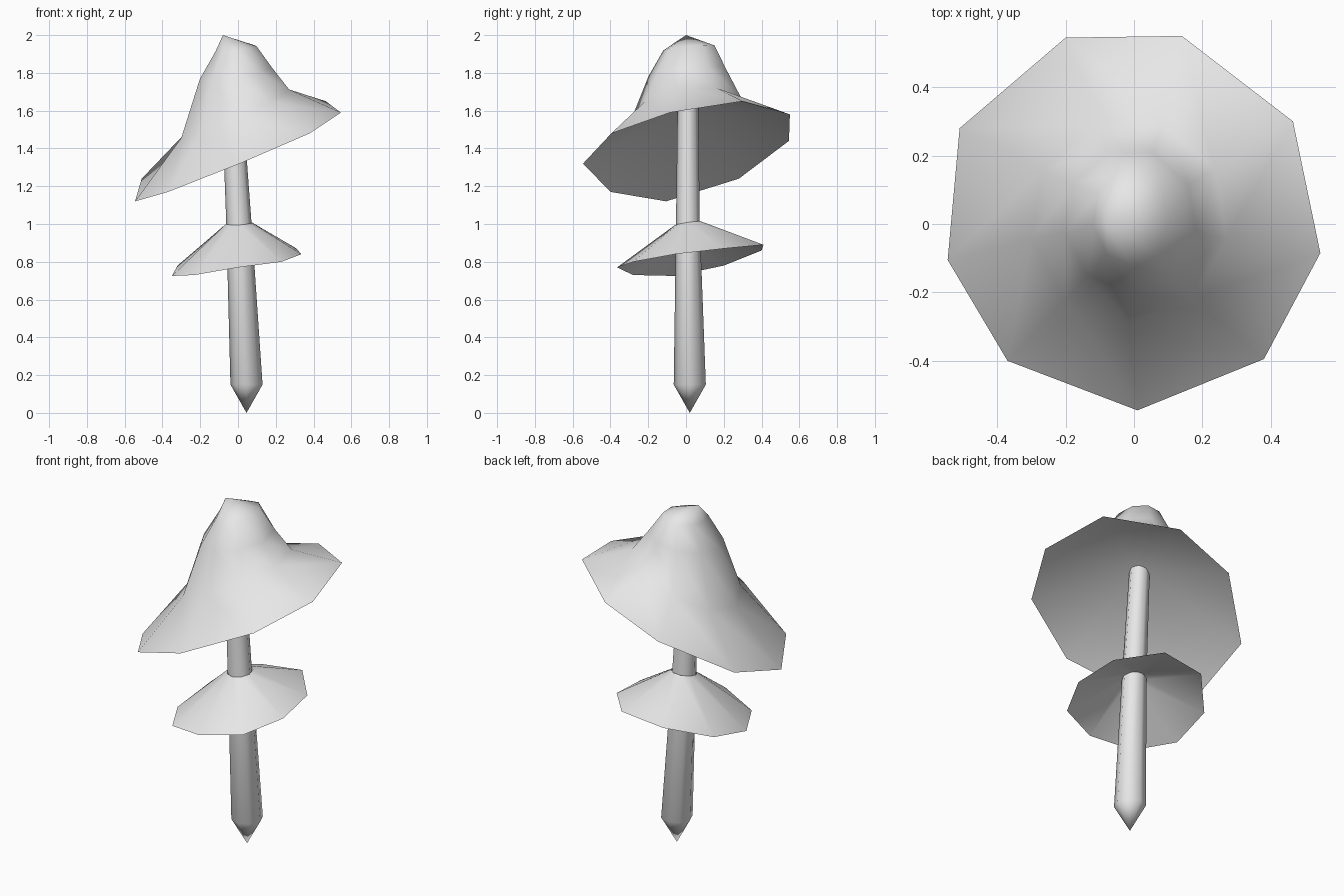
import bpy, bmesh
from math import sin, cos, radians, pi

cube = bpy.data.objects.get("Cube")
if cube:
    bpy.data.objects.remove(cube, do_unlink=True)

grey = bpy.data.materials.new("light_grey")
grey.use_nodes = True
grey.diffuse_color = (0.8, 0.8, 0.8, 1)
grey.node_tree.nodes["Principled BSDF"].inputs["Base Color"].default_value = (0.8, 0.8, 0.8, 1)


def ring(center, rx, ry, tilt=(0, 0), sides=9):
    """Tilted ellipse of points, starting at the front and running to the left."""
    cx, cy, cz = center
    pts = []
    for k in range(sides):
        a = radians(-90) + 2 * pi * k / sides
        dx, dy = rx * cos(a), ry * sin(a)
        pts.append((cx + dx, cy + dy, cz + tilt[0] * dx + tilt[1] * dy))
    return pts


def loft(name, rows):
    """Skin a list of rings; a row with one point closes the form as a fan."""
    bm = bmesh.new()
    rows = [[bm.verts.new(p) for p in row] for row in rows]
    n = max(len(r) for r in rows)
    for a, b in zip(rows, rows[1:]):
        for i in range(n):
            j = (i + 1) % n
            if len(a) == 1:
                bm.faces.new((a[0], b[i], b[j]))
            elif len(b) == 1:
                bm.faces.new((a[i], a[j], b[0]))
            else:
                bm.faces.new((a[i], a[j], b[j], b[i]))
    bmesh.ops.recalc_face_normals(bm, faces=bm.faces)
    mesh = bpy.data.meshes.new(name)
    bm.to_mesh(mesh)
    bm.free()
    mesh.materials.append(grey)
    obj = bpy.data.objects.new(name, mesh)
    bpy.context.collection.objects.link(obj)
    bpy.ops.object.select_all(action='DESELECT')
    obj.select_set(True)
    bpy.context.view_layer.objects.active = obj
    bpy.ops.object.shade_smooth_by_angle(angle=radians(65))
    return obj


# Pointed, leaning stem
loft("stem", [
    [(0.045, 0.02, 0)],
    ring((0.045, 0.02, 0.15), 0.085, 0.085, sides=8),
    ring((0.005, 0.01, 1.0), 0.067, 0.063, sides=8),
    ring((-0.03, 0.01, 1.63), 0.055, 0.055, sides=8),
    [(-0.03, 0.01, 1.64)],
])

# Tilted bell-shaped cap with a shallow hollow underneath
cap_rim = [
    (0.01, -0.545, 1.32), (0.38, -0.395, 1.48), (0.545, -0.085, 1.59),
    (0.465, 0.3, 1.65), (0.14, 0.55, 1.58), (-0.2, 0.545, 1.44),
    (-0.51, 0.28, 1.24), (-0.545, -0.105, 1.12), (-0.37, -0.4, 1.17),
]
loft("cap", [
    [(-0.08, 0, 2.0)],
    ring((-0.01, 0.02, 1.93), 0.11, 0.14, (0.12, 0.08)),
    ring((-0.01, 0.01, 1.8), 0.195, 0.21, (0.15, 0.1)),
    ring((-0.015, 0.01, 1.59), 0.29, 0.3, (0.45, 0.12)),
    cap_rim,
    [(-0.03, 0.01, 1.63)],
])

# Skirt around the middle of the stem
skirt_rim = [
    (0, -0.365, 0.77), (0.23, -0.28, 0.8), (0.335, -0.06, 0.84),
    (0.31, 0.2, 0.87), (0.13, 0.41, 0.89), (-0.13, 0.4, 0.86),
    (-0.32, 0.2, 0.78), (-0.35, -0.06, 0.725), (-0.23, -0.28, 0.73),
]
loft("skirt", [
    ring((0.005, 0.01, 1.005), 0.07, 0.068, (0.05, 0.15)),
    skirt_rim,
    ring((0.005, 0.01, 0.95), 0.06, 0.06, (0.05, 0.15)),
])
